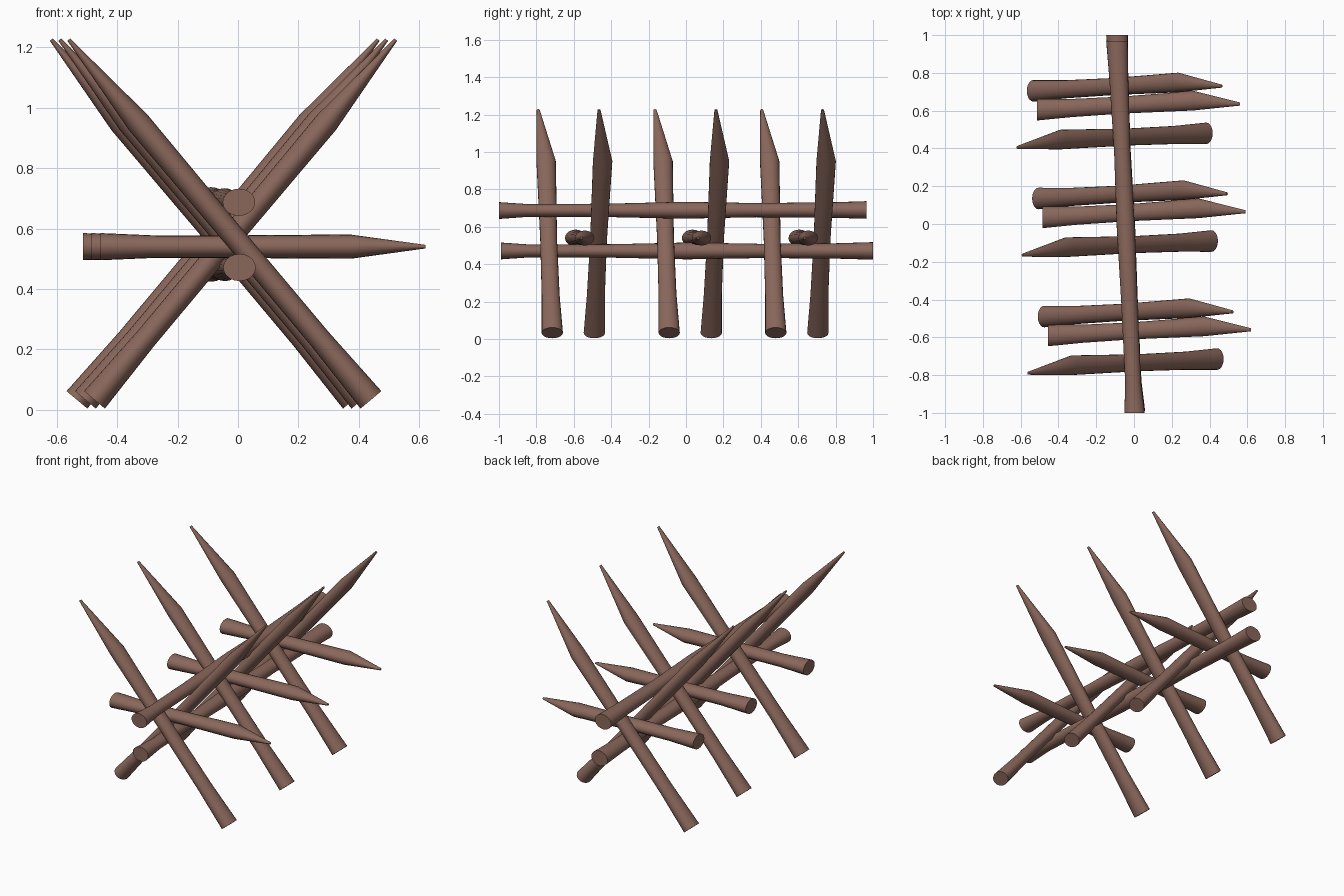
import bpy, bmesh, math
from mathutils import Vector

cube = bpy.data.objects.get("Cube")
if cube:
    bpy.data.objects.remove(cube, do_unlink=True)

wood = bpy.data.materials.new("brown wood")
wood.use_nodes = True
colour = (0.254, 0.136, 0.105, 1)
wood.diffuse_color = colour
wood.node_tree.nodes["Principled BSDF"].inputs["Base Color"].default_value = colour


def loft(name, base, tip, wide, profile, sides=20):
    """Log from base to tip; profile rows: fraction, half width, half height, side shift."""
    base, tip = Vector(base), Vector(tip)
    wide = Vector(wide)
    high = (tip - base).cross(wide)
    high = high.normalized()
    bm = bmesh.new()
    rings = []
    for t, w, h, shift in profile:
        centre = base.lerp(tip, t) + wide * shift
        ring = []
        for i in range(sides):
            a = 2 * math.pi * i / sides
            ring.append(bm.verts.new(centre + wide * (w * math.cos(a)) + high * (h * math.sin(a))))
        rings.append(ring)
    for low, up in zip(rings, rings[1:]):
        for i in range(sides):
            j = (i + 1) % sides
            bm.faces.new((low[i], low[j], up[j], up[i]))
    bm.faces.new(rings[0])
    bm.faces.new(rings[-1])
    bmesh.ops.recalc_face_normals(bm, faces=bm.faces)
    mesh = bpy.data.meshes.new(name)
    bm.to_mesh(mesh)
    bm.free()
    mesh.materials.append(wood)
    obj = bpy.data.objects.new(name, mesh)
    bpy.context.collection.objects.link(obj)
    bpy.ops.object.select_all(action="DESELECT")
    obj.select_set(True)
    bpy.context.view_layer.objects.active = obj
    bpy.ops.object.shade_smooth_by_angle(angle=math.radians(35))


# Sharpened stake: flared foot, slim body, shoulder, long point
STAKE = [(0, 0.057, 0.045, 0), (0.17, 0.048, 0.037, 0.004), (0.42, 0.045, 0.037, 0.012),
         (0.77, 0.052, 0.04, 0.025), (1, 0.008, 0.006, 0)]

# Long beam: flared at both ends, slightly thick in the middle
BEAM = [(0, 0.054, 0.045, 0), (0.08, 0.042, 0.034, 0), (0.3, 0.043, 0.036, 0),
        (0.5, 0.048, 0.045, 0), (0.7, 0.043, 0.038, 0), (0.9, 0.05, 0.041, 0),
        (1, 0.057, 0.047, 0)]

# Three crossed sets of stakes, each stepped back and a little to the side
STAKES = {
    "left_leaning_stake": ((0.44, -0.715, 0.033), (-0.56, -0.79, 1.225)),
    "right_leaning_stake": ((-0.475, -0.49, 0.033), (0.522, -0.465, 1.225)),
    "level_stake": ((-0.455, -0.59, 0.54), (0.62, -0.56, 0.54)),
}
for label, shift in (("front", (0, 0, 0)), ("middle", (-0.03, 0.625, 0)), ("back", (-0.058, 1.195, 0))):
    for name, (foot, point) in STAKES.items():
        move = Vector(shift)
        loft(label + "_" + name, Vector(foot) + move, Vector(point) + move, (0, 1, 0), STAKE)

# Two beams tying the sets together
loft("upper_beam", (0.003, -1, 0.687), (-0.09, 0.965, 0.69), (1, 0, 0), BEAM)
loft("lower_beam", (0.005, -0.99, 0.471), (-0.09, 1, 0.471), (1, 0, 0), BEAM)
